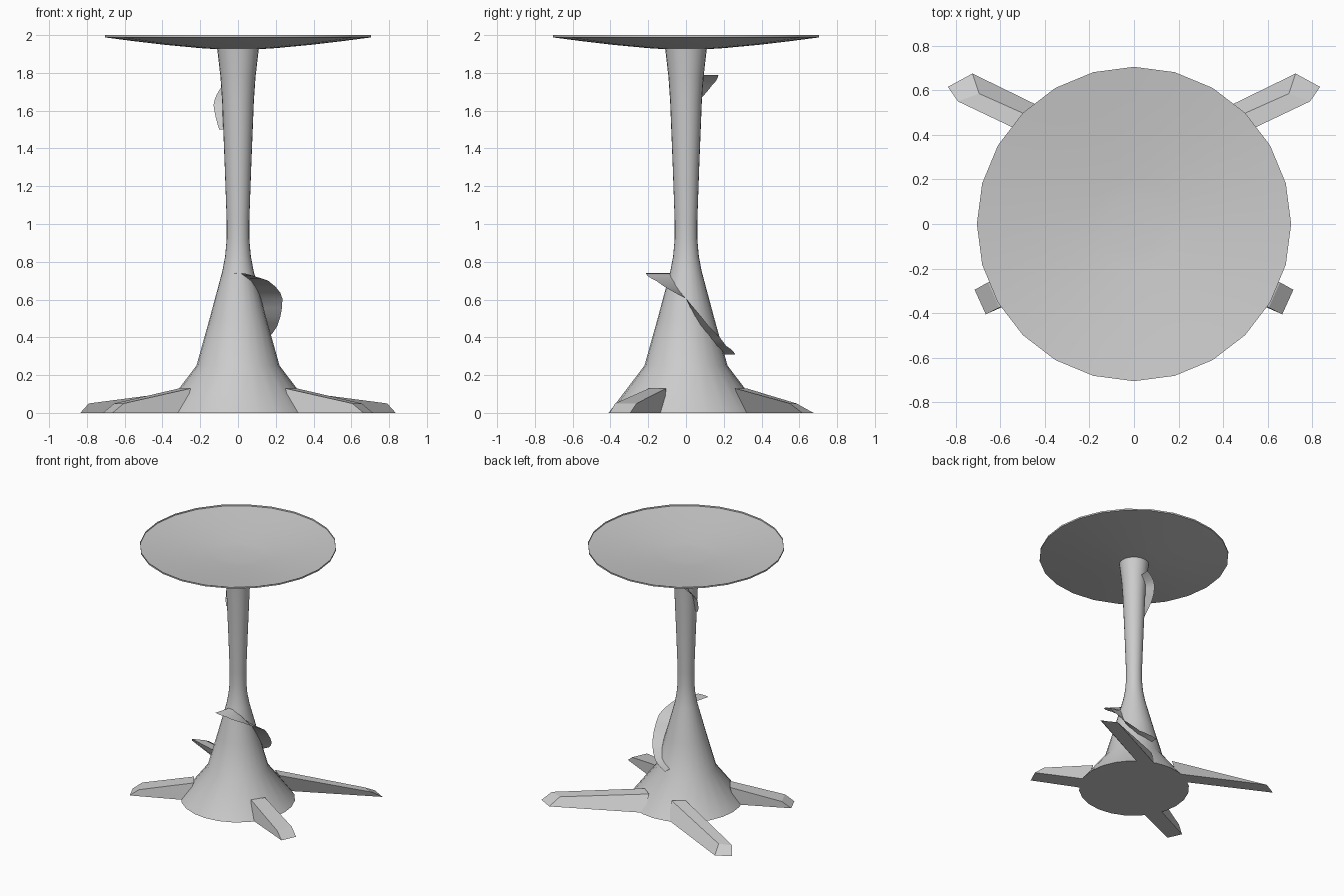
import bpy, bmesh
from math import sin, cos, radians, pi

if "Cube" in bpy.data.objects:
    bpy.data.objects.remove(bpy.data.objects["Cube"])

SIDES = 24

def finish(name, bm, smooth=None):
    bmesh.ops.recalc_face_normals(bm, faces=bm.faces)
    me = bpy.data.meshes.new(name)
    bm.to_mesh(me)
    bm.free()
    ob = bpy.data.objects.new(name, me)
    bpy.context.collection.objects.link(ob)
    if smooth:
        bpy.ops.object.select_all(action='DESELECT')
        ob.select_set(True)
        bpy.context.view_layer.objects.active = ob
        bpy.ops.object.shade_smooth_by_angle(angle=radians(smooth))
    return ob

def lathe(name, profile, cap_bottom=True):
    bm = bmesh.new()
    rings = [[bm.verts.new((r * cos(2 * pi * i / SIDES), r * sin(2 * pi * i / SIDES), z))
              for i in range(SIDES)] for r, z in profile]
    for a, b in zip(rings, rings[1:]):
        for i in range(SIDES):
            j = (i + 1) % SIDES
            bm.faces.new((a[i], a[j], b[j], b[i]))
    if cap_bottom:
        bm.faces.new(rings[0])
    return finish(name, bm, 40)

def root(name, bottom, top, side):
    # four corners each, mirrored across x with side = -1
    bm = bmesh.new()
    b = [bm.verts.new((x * side, y, z)) for x, y, z in bottom]
    t = [bm.verts.new((x * side, y, z)) for x, y, z in top]
    bm.faces.new(b)
    bm.faces.new(t)
    for i in range(4):
        j = (i + 1) % 4
        bm.faces.new((b[i], b[j], t[j], t[i]))
    return finish(name, bm)

def shelf(name, keys, steps=4):
    # curved ribbon around the trunk; keys are (angle, inner r, outer r, z)
    bm = bmesh.new()
    pairs = []
    for k, (p, q) in enumerate(zip(keys, keys[1:])):
        last = k == len(keys) - 2
        for s in range(steps + last):
            a, ri, ro, z = (u + (v - u) * s / steps for u, v in zip(p, q))
            c, d = cos(radians(a)), sin(radians(a))
            pairs.append((bm.verts.new((ri * c, ri * d, z)), bm.verts.new((ro * c, ro * d, z))))
    for (a, b), (c, d) in zip(pairs, pairs[1:]):
        bm.faces.new((a, b, d, c))
    return finish(name, bm, 40)

# Flared pedestal
lathe("pedestal", [(.41, 0), (.22, .25), (.15, .5), (.083, .75), (.068, .83), (.06, .92),
                   (.06, 1.02), (.07, 1.3), (.084, 1.65), (.093, 1.78), (.11, 1.926)])

# Shallow dish top with a thin upright rim
lathe("dish_top", [(.12, 1.926), (.2, 1.931), (.39, 1.949), (.56, 1.969), (.705, 1.988), (.705, 2.0)])

# Spreading feet, mirrored left and right
for side, label in ((1, "right"), (-1, "left")):
    root("back_foot_" + label,
         [(.835, .615, 0), (.725, .675, 0), (.10, .37, 0), (.20, .30, 0)],
         [(.79, .55, .05), (.695, .585, .05), (.10, .32, .13), (.18, .26, .13)], side)
    root("front_foot_" + label,
         [(.715, -.295, 0), (.665, -.405, 0), (.29, -.24, 0), (.35, -.12, 0)],
         [(.655, -.262, .05), (.605, -.375, .05), (.25, -.195, .13), (.31, -.105, .13)], side)

# Curved ribbons winding round the pedestal
shelf("lower_ribbon", [(-105, .07, .21, .74), (-80, .075, .215, .738), (-45, .09, .225, .70),
                       (0, .115, .235, .605), (30, .145, .24, .46), (60, .175, .245, .355),
                       (90, .19, .26, .31)], 3)
shelf("upper_ribbon", [(85, .085, .172, 1.79), (120, .08, .16, 1.735), (160, .075, .138, 1.63),
                       (185, .07, .1, 1.5)])
